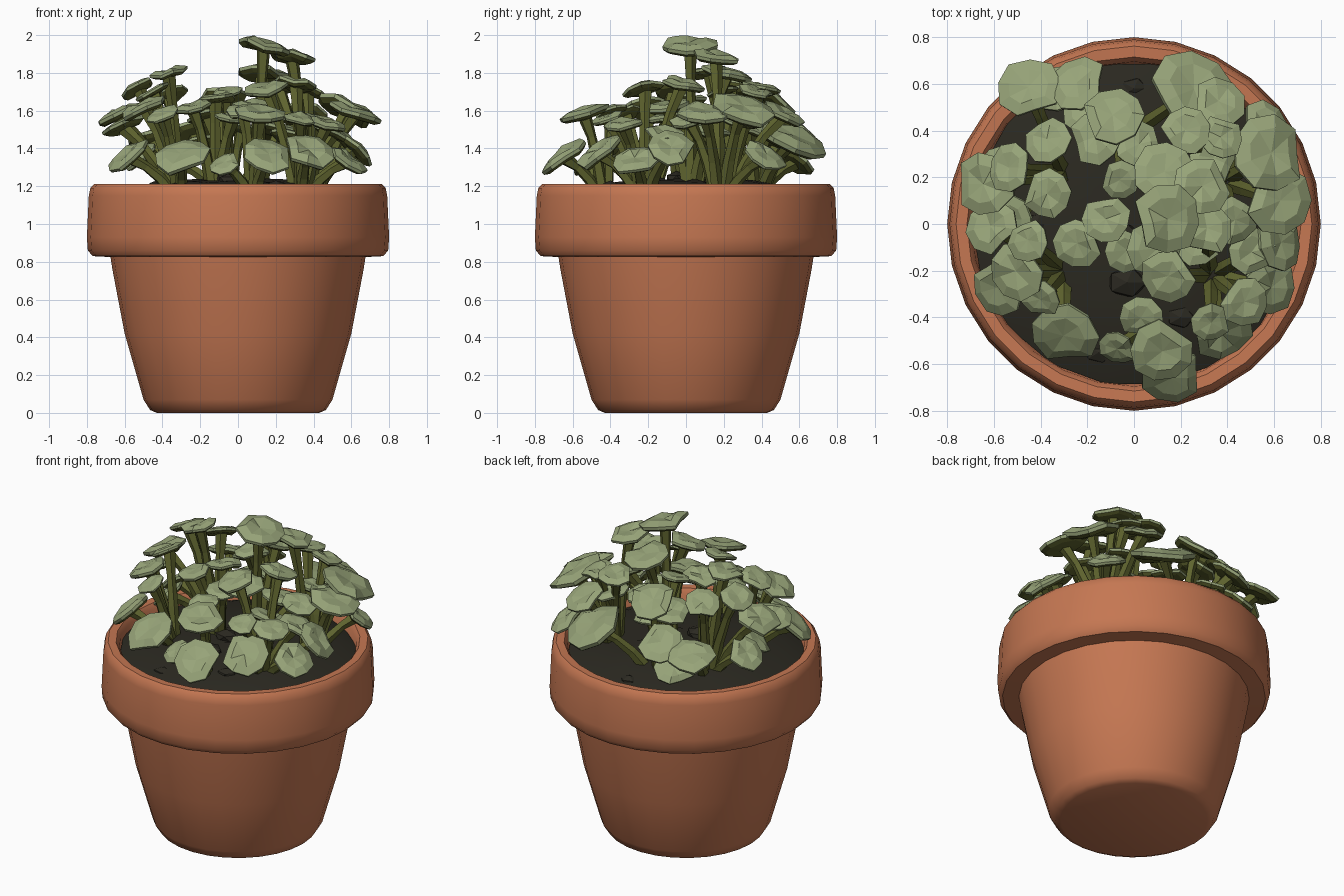
import bpy, bmesh, math, random
from mathutils import Vector, Matrix

if "Cube" in bpy.data.objects:
    bpy.data.objects.remove(bpy.data.objects["Cube"])

random.seed(4)


def material(name, rgb):
    m = bpy.data.materials.new(name)
    m.diffuse_color = (*rgb, 1)
    m.use_nodes = True
    m.node_tree.nodes["Principled BSDF"].inputs["Base Color"].default_value = m.diffuse_color
    return m


TERRACOTTA = material("terracotta", (0.56, 0.185, 0.085))
SOIL = material("dark soil", (0.024, 0.022, 0.015))
LEAF = material("sage leaf", (0.31, 0.37, 0.19))
STEM = material("olive stem", (0.115, 0.128, 0.028))


def make_object(name, bm, mats, smooth=None):
    bmesh.ops.recalc_face_normals(bm, faces=bm.faces)
    me = bpy.data.meshes.new(name)
    bm.to_mesh(me)
    bm.free()
    ob = bpy.data.objects.new(name, me)
    bpy.context.collection.objects.link(ob)
    for m in mats:
        me.materials.append(m)
    if smooth:
        bpy.ops.object.select_all(action='DESELECT')
        ob.select_set(True)
        bpy.context.view_layer.objects.active = ob
        bpy.ops.object.shade_smooth_by_angle(angle=math.radians(smooth))
    return ob


def bridge(bm, a, b, mat=0):
    n = len(a)
    for i in range(n):
        j = (i + 1) % n
        bm.faces.new((a[i], a[j], b[j], b[i])).material_index = mat


def fan(bm, ring, tip, mat=0):
    for i in range(len(ring)):
        bm.faces.new((ring[i], ring[(i + 1) % len(ring)], tip)).material_index = mat


def lathe(name, profile, sides, mat, jitter=0):
    bm = bmesh.new()
    rings = []
    for r, z in profile:
        rings.append([bm.verts.new((r * math.cos(t), r * math.sin(t),
                                    z + random.uniform(-jitter, jitter)))
                      for t in (2 * math.pi * i / sides for i in range(sides))])
    for a, b in zip(rings, rings[1:]):
        bridge(bm, a, b)
    bm.faces.new(rings[0])
    bm.faces.new(rings[-1])
    return make_object(name, bm, [mat], 40)


# Pot: tapered body, thick collar, hollow mouth
lathe("pot", [(0.43, 0.0), (0.465, 0.015), (0.50, 0.07), (0.60, 0.42), (0.665, 0.76),
              (0.675, 0.825), (0.77, 0.83), (0.795, 0.86), (0.80, 0.93), (0.79, 1.15),
              (0.782, 1.19), (0.762, 1.212), (0.715, 1.21), (0.695, 1.18), (0.68, 1.02)],
      28, TERRACOTTA)


# Soil: low mound with a few clods
def soil_z(x, y):
    return 1.14 + 0.10 * max(0, 1 - (x * x + y * y) / 0.45)


lathe("soil", [(0.68, 1.05), (0.695, 1.145), (0.56, 1.19), (0.35, 1.225), (0.12, 1.235)],
      18, SOIL, 0.01)
bm = bmesh.new()
for x, y, r in [(-0.03, -0.25, 0.07), (0.2, -0.4, 0.05), (-0.05, -0.05, 0.06),
                (-0.42, 0.0, 0.05), (0.0, 0.58, 0.05), (-0.15, -0.55, 0.05)]:
    bmesh.ops.create_icosphere(bm, subdivisions=1, radius=r, matrix=Matrix.Translation(
        (x, y, soil_z(x, y))) @ Matrix.Diagonal((1.3, 1, 0.7, 1)))
make_object("soil_clods", bm, [SOIL])

# Outer leaves: x, y, z, radius
LEAVES = [
    (-.45, .58, 1.45, .13), (-.24, .60, 1.48, .12), (-.09, .46, 1.66, .13),
    (.25, .57, 1.45, .18), (-.37, .36, 1.68, .10), (-.16, .37, 1.58, .11),
    (.22, .40, 1.72, .10), (.37, .37, 1.70, .09), (.58, .30, 1.61, .16),
    (.62, .10, 1.59, .14), (.62, -.08, 1.40, .12), (.58, -.27, 1.34, .12),
    (.47, -.33, 1.53, .10), (.37, -.46, 1.38, .13), (.16, -.65, 1.36, .13),
    (.12, -.54, 1.58, .13), (.03, -.40, 1.60, .09), (-.07, -.53, 1.32, .08),
    (-.30, -.47, 1.36, .14), (-.40, -.32, 1.58, .08), (-.58, -.27, 1.36, .12),
    (-.50, -.20, 1.62, .12), (-.45, -.07, 1.70, .09), (-.61, -.01, 1.52, .11),
    (-.64, .17, 1.58, .13), (-.53, .24, 1.72, .10)]
# Inner, taller leaves
LEAVES += [
    (-.37, .13, 1.80, .10), (-.24, -.08, 1.62, .10), (-.12, .02, 1.66, .10),
    (-.06, .19, 1.70, .08), (-.03, -.11, 1.56, .09), (.13, .22, 1.80, .13),
    (.29, .16, 1.88, .12), (.14, .02, 1.945, .14), (.31, -.02, 1.74, .11),
    (.15, -.22, 1.72, .11)]
# Low leaves filling in under the canopy
LEAVES += [
    (.56, .42, 1.36, .11), (.43, .02, 1.55, .10), (.50, -.12, 1.48, .10),
    (.02, .34, 1.50, .10), (.10, -.10, 1.62, .12), (.33, -.42, 1.56, .08),
    (.34, .28, 1.54, .10), (-.52, .02, 1.36, .10), (-.58, .22, 1.36, .11),
    (-.32, .58, 1.33, .11), (.22, .12, 1.50, .11), (.27, -.08, 1.46, .10),
    (.36, .52, 1.58, .11), (-.20, .48, 1.42, .10)]
CLUMPS = [(-.30, -.20), (-.30, .22), (.10, .03), (.33, -.22), (.38, .18),
          (-.05, .36), (.08, -.42), (-.12, -.02)]


def add_leaf(bm, centre, r, normal):
    """Thick rounded leaf with a dimple and a notch; underside is olive."""
    frame = Matrix.Translation(centre) @ normal.to_track_quat('Z', 'X').to_matrix().to_4x4() \
        @ Matrix.Rotation(random.uniform(0, 6.28), 4, 'Z')
    n = 9
    wob = [random.uniform(1.0, 1.14) for _ in range(n)]
    wob[0] = 0.82
    lift = [random.uniform(-0.1, 0.1) for _ in range(n)]

    def ring(k, h):
        return [bm.verts.new(frame @ Vector((
            r * k * wob[i] * math.cos(6.2832 * i / n),
            r * k * wob[i] * math.sin(6.2832 * i / n),
            r * (h + lift[i])))) for i in range(n)]

    top, rim, low, under = ring(0.62, 0.2), ring(1.0, 0.06), ring(0.98, -0.08), ring(0.8, -0.2)
    fan(bm, top, bm.verts.new(frame @ Vector((0, 0, r * 0.12))), 0)
    bridge(bm, top, rim, 0)
    bridge(bm, rim, low, 0)
    bridge(bm, low, under, 1)
    fan(bm, under, bm.verts.new(frame @ Vector((0, 0, -r * 0.24))), 1)


def add_stem(bm, p0, p1, p2, r0, r1):
    """Five sided tapering stem bent along a quadratic curve."""
    prev = None
    for s in range(4):
        t = s / 3
        p = p0 * (1 - t) ** 2 + p1 * 2 * t * (1 - t) + p2 * t * t
        d = (p1 - p0) * (1 - t) + (p2 - p1) * t
        m = d.to_track_quat('Z', 'X').to_matrix()
        r = r0 + (r1 - r0) * t
        if s == 3:
            r *= 1.7          # flare under the leaf
        ring = [bm.verts.new(p + m @ Vector((r * math.cos(1.2566 * i), r * math.sin(1.2566 * i), 0)))
                for i in range(5)]
        if prev:
            bridge(bm, prev, ring)
        else:
            bm.faces.new(ring)
        prev = ring
    bm.faces.new(prev)


# Foliage: each leaf leans outward and is joined to its nearest clump
leaf_bm, stem_bm = bmesh.new(), bmesh.new()
for x, y, z, r in LEAVES:
    d = math.hypot(x, y)
    bx, by = min(CLUMPS, key=lambda q: (q[0] - x) ** 2 + (q[1] - y) ** 2)
    tilt = math.radians(12 + 24 * d + (12 if z < 1.42 else 0) + random.uniform(-8, 8))
    if z > 1.78:
        tilt = math.radians(14)
    out = Vector((x * 1.5 - bx, y * 1.5 - by, 0)).normalized()
    normal = out * math.sin(tilt) + Vector((0, 0, math.cos(tilt)))
    c = Vector((x, y, z))
    add_leaf(leaf_bm, c, r, normal)
    bx, by = bx + (x - bx) * 0.18, by + (y - by) * 0.18
    base = Vector((bx, by, soil_z(bx, by) - 0.03))
    end = c - normal * r * 0.15
    bend = Vector((bx * 0.6 + x * 0.4, by * 0.6 + y * 0.4, base.z + (z - base.z) * 0.65))
    add_stem(stem_bm, base, bend, end, 0.036, 0.022)
make_object("leaves", leaf_bm, [LEAF, STEM])
make_object("stems", stem_bm, [STEM])
